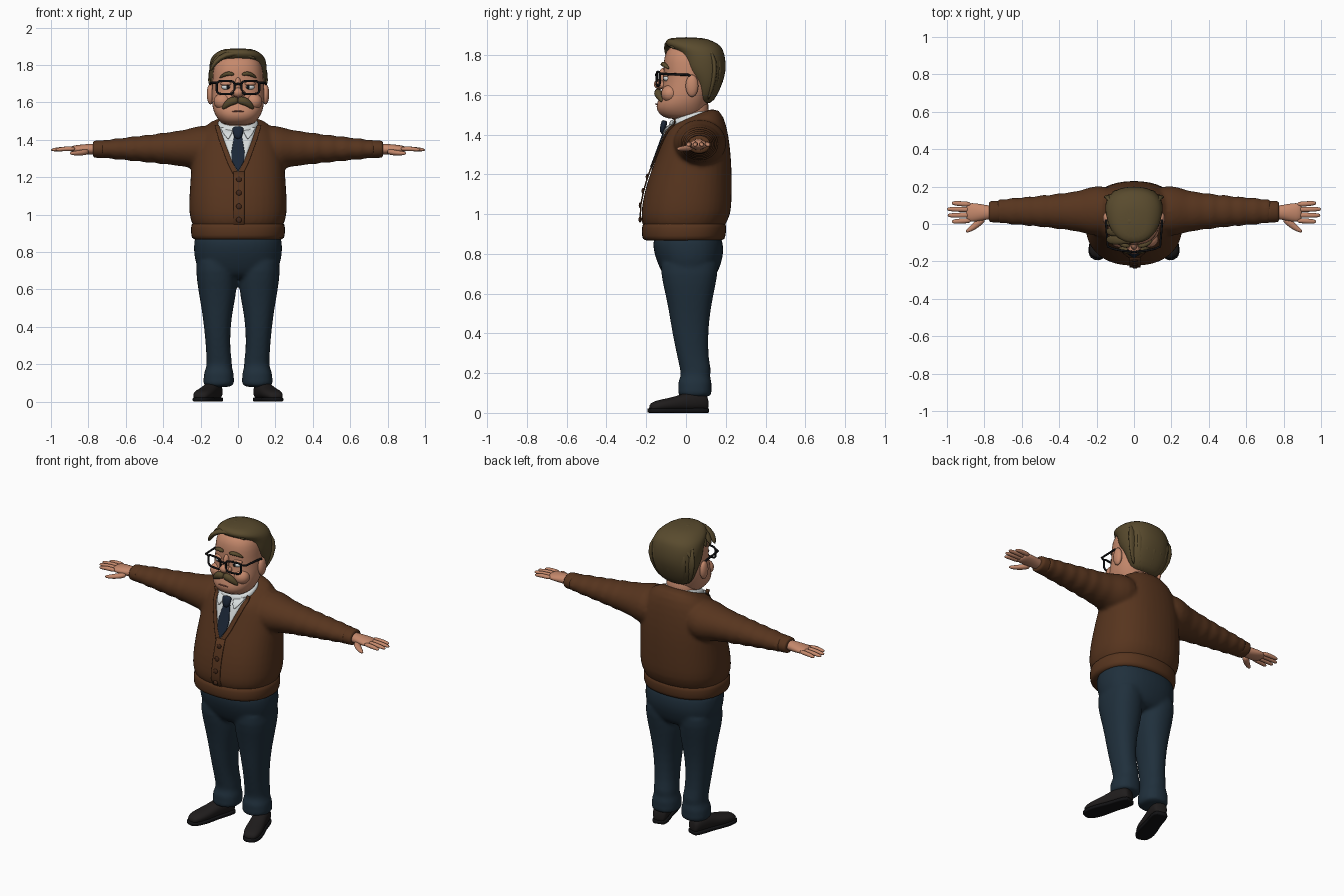
import bpy, bmesh, math
from mathutils import Vector, Matrix
from mathutils.bvhtree import BVHTree

cube = bpy.data.objects.get("Cube")
if cube:
    bpy.data.objects.remove(cube, do_unlink=True)


def material(name, *rgb):
    mat = bpy.data.materials.new(name)
    mat.use_nodes = True
    mat.diffuse_color = (*rgb, 1)
    mat.node_tree.nodes["Principled BSDF"].inputs["Base Color"].default_value = (*rgb, 1)
    return mat


WOOL = material("brown wool", .095, .035, .013)
SKIN = material("skin", .56, .25, .15)
LIP = material("lip", .3, .1, .07)
SHIRT = material("white shirt", .68, .72, .72)
DENIM = material("dark blue denim", .014, .029, .045)
TIE = material("navy tie", .011, .02, .038)
LEATHER = material("black leather", .014, .012, .012)
HAIR = material("olive brown hair", .1, .07, .027)
FRAME = material("black frame", .006, .006, .007)
BUTTON = material("dark brown button", .06, .022, .01)


def finish(name, bm, mat, mirror=False, subsurf=0, voxel=0, solid=0):
    """Turn a bmesh into a smooth object with the usual modifiers."""
    bmesh.ops.recalc_face_normals(bm, faces=bm.faces)
    mesh = bpy.data.meshes.new(name)
    bm.to_mesh(mesh)
    bm.free()
    mesh.materials.append(mat)
    mesh.shade_smooth()
    obj = bpy.data.objects.new(name, mesh)
    bpy.context.collection.objects.link(obj)
    if solid:
        mod = obj.modifiers.new("thickness", "SOLIDIFY")
        mod.thickness, mod.offset = solid, 0
    if mirror:
        obj.modifiers.new("mirror", "MIRROR").use_clip = False
        obj.modifiers["mirror"].use_mirror_merge = False
    if subsurf:
        mod = obj.modifiers.new("round", "SUBSURF")
        mod.levels = mod.render_levels = subsurf
    if voxel:
        mod = obj.modifiers.new("blend", "REMESH")
        mod.mode, mod.voxel_size, mod.use_smooth_shade = "VOXEL", voxel, True
        mod = obj.modifiers.new("soften", "SMOOTH")
        mod.factor, mod.iterations = .5, 4
    return obj


def loft(bm, rings, sides=20, power=2.3):
    """Skin a row of superellipse rings, each (centre, u axis, v axis)."""
    def bend(c):
        return math.copysign(abs(c) ** (2 / power), c)
    rows = []
    for c, u, v in rings:
        angles = [math.tau * i / sides for i in range(sides)]
        rows.append([bm.verts.new(c + u * bend(math.cos(a)) + v * bend(math.sin(a))) for a in angles])
    for a, b in zip(rows, rows[1:]):
        for i in range(sides):
            j = (i + 1) % sides
            bm.faces.new((a[i], a[j], b[j], b[i]))
    bm.faces.new(rows[0])
    bm.faces.new(rows[-1])


def level(z, front, back, half, tilt=0, x=0):
    """Horizontal ring, raised at the back by tilt."""
    return (Vector((x, (front + back) / 2, z)), Vector((half, 0, 0)), Vector((0, (back - front) / 2, tilt)))


def tube(bm, points, radii, ref=(0, 0, 1), sides=10):
    """Loft along a path; radii are (wide, thick) at each point."""
    pts = [Vector(p) for p in points]
    rings = []
    for i, p in enumerate(pts):
        t = (pts[min(i + 1, len(pts) - 1)] - pts[max(i - 1, 0)]).normalized()
        u = Vector(ref).cross(t).normalized()
        rings.append((p, u * radii[i][0], t.cross(u) * radii[i][1]))
    loft(bm, rings, sides, 2)


def stack(name, levels, mat, **options):
    bm = bmesh.new()
    loft(bm, [level(*row) for row in levels])
    return finish(name, bm, mat, subsurf=1, **options)


def ball(name, centre, size, mat, mirror=False):
    bm = bmesh.new()
    place = Matrix.Translation(centre) @ Matrix.Diagonal((*size, 1))
    bmesh.ops.create_uvsphere(bm, u_segments=20, v_segments=12, radius=1, matrix=place)
    return finish(name, bm, mat, mirror)


# Cardigan body and sleeves, blended into one knit
bm = bmesh.new()
loft(bm, [level(*row) for row in (
    (.9, -.2, .185, .235), (.96, -.222, .205, .25), (1, -.23, .23, .266), (1.1, -.215, .233, .264),
    (1.2, -.185, .233, .256), (1.3, -.145, .228, .25), (1.4, -.11, .215, .23),
    (1.46, -.095, .195, .19, .03), (1.5, -.08, .145, .135, .055))])
for side in (1, -1):
    path, radii = [(side * .1, .07, 1.36), (side * .2, .07, 1.355)], [(.13, .12), (.14, .125)]
    for i in range(17):
        k = i / 16
        x = .27 + .47 * k
        fold = .007 * math.sin(x * 80) * min(1, 3 * k)
        path.append((side * x, .068, 1.355 - .005 * k))
        radii.append((.118 - .055 * k ** .7 + fold, .103 - .056 * k ** .85 + fold))
    tube(bm, path, radii, sides=20)
cardigan = finish("cardigan", bm, WOOL, subsurf=1, voxel=.011)
stack("cardigan_hem", ((.865, -.2, .18, .235), (.87, -.222, .197, .25), (.91, -.226, .205, .256),
                       (.95, -.224, .205, .254), (.97, -.2, .19, .235)), WOOL)
bm = bmesh.new()
tube(bm, [(x, .066, 1.35) for x in (.7, .715, .75, .772, .776)],
     [(.05, .042), (.06, .05), (.058, .047), (.057, .046), (.048, .036)], sides=20)
finish("cuffs", bm, WOOL, mirror=True, subsurf=1)

# Flat pieces laid on the chest
bpy.context.view_layer.update()
chest = BVHTree.FromObject(cardigan, bpy.context.evaluated_depsgraph_get())


def chest_y(x, z):
    hit = chest.ray_cast(Vector((x, -1, z)), Vector((0, 1, 0)))[0]
    return min(hit.y, -.05) if hit else -.05


def patch(name, rows, lift, mat, mirror=False, columns=8):
    """Sheet over the chest from rows of (height, first x, last x)."""
    bm = bmesh.new()
    grid = []
    for (z0, a0, b0), (z1, a1, b1) in zip(rows, rows[1:]):
        for step in range(7):
            k = step / 6
            z, a, b = z0 + (z1 - z0) * k, a0 + (a1 - a0) * k, b0 + (b1 - b0) * k
            xs = [a + (b - a) * i / columns for i in range(columns + 1)]
            grid.append([bm.verts.new((x, chest_y(x, z) - lift, z)) for x in xs])
    for low, high in zip(grid, grid[1:]):
        for i in range(columns):
            bm.faces.new((low[i], low[i + 1], high[i + 1], high[i]))
    bmesh.ops.remove_doubles(bm, verts=bm.verts, dist=.0002)
    finish(name, bm, mat, mirror, solid=.006)


patch("shirt_front", ((1.23, -.002, .002), (1.28, -.032, .032), (1.4, -.078, .078), (1.465, -.1, .1)), .004, SHIRT)
patch("tie_blade", ((1.235, -.003, .003), (1.285, -.032, .032), (1.33, -.036, .036), (1.42, -.02, .02)), .011, TIE)
patch("neck_bands", ((1.22, -.002, .028), (1.28, .03, .058), (1.4, .076, .102), (1.48, .102, .125)), .007, WOOL, True)
patch("button_band", ((.87, -.024, .034), (1.23, -.024, .034)), .009, WOOL)
patch("collar_points", ((1.405, .05, .056), (1.43, .036, .075), (1.465, .022, .095)), .014, SHIRT, True)
for i in range(5):
    z = .9 + .072 * i
    ball(f"button_{i + 1}", (.005, chest_y(.005, z) - .012, z), (.015, .007, .015), BUTTON)
bm = bmesh.new()
tube(bm, [(0, -.105, 1.472), (0, -.112, 1.455), (0, -.122, 1.4)],
     [(.03, .014), (.034, .018), (.02, .014)], ref=(0, 1, 0))
finish("tie_knot", bm, TIE, subsurf=1)
stack("shirt_collar", ((1.43, -.095, .11, .1, .03), (1.45, -.095, .12, .112, .035),
                       (1.495, -.085, .115, .11, .03), (1.505, -.075, .1, .1, .03)), SHIRT)

# Trousers: seat and two legs blended together
bm = bmesh.new()
loft(bm, [level(*row) for row in (
    (.92, -.15, .17, .225), (.86, -.172, .188, .238), (.8, -.162, .192, .24),
    (.74, -.14, .175, .23), (.68, -.11, .15, .2), (.655, -.07, .1, .13))])
for side in (1, -1):
    loft(bm, [level(z, front, back, (b - a) / 2, 0, side * (a + b) / 2) for z, a, b, front, back in (
        (.8, .02, .22, -.13, .17), (.7, .004, .228, -.13, .162), (.6, .004, .214, -.105, .14),
        (.5, .025, .196, -.085, .122), (.4, .04, .182, -.07, .112), (.27, .042, .17, -.042, .113),
        (.215, .03, .17, -.03, .13), (.185, .034, .168, -.024, .118), (.15, .02, .186, -.046, .134),
        (.125, .022, .183, -.036, .125), (.1, .018, .19, -.046, .134), (.075, .03, .175, -.03, .12))])
finish("trousers", bm, DENIM, subsurf=1, voxel=.011)

# Shoes and soles, turned slightly outwards
heel, ahead = Vector((.115, .108, 0)), Vector((.3, -.95, 0)).normalized()
across, up = Vector((.95, .3, 0)).normalized(), Vector((0, 0, 1))
bm = bmesh.new()
loft(bm, [(heel + ahead * s + up * (.01 + h), across * w, up * h) for s, w, h in (
    (0, .03, .03), (.012, .043, .046), (.07, .048, .05), (.12, .046, .045), (.17, .05, .036),
    (.23, .054, .03), (.28, .045, .025), (.305, .026, .016))])
finish("shoes", bm, LEATHER, mirror=True, subsurf=1)
bm = bmesh.new()
loft(bm, [(heel + ahead * s + up * .012, across * w, up * .012) for s, w in (
    (-.004, .03), (.01, .045), (.07, .05), (.12, .046), (.18, .054), (.24, .057), (.29, .046), (.315, .022))], power=5)
finish("shoe_soles", bm, FRAME, mirror=True, subsurf=1)

# Hands
bm = bmesh.new()
tube(bm, [(x, .062, z) for x, z in ((.72, 1.35), (.78, 1.35), (.82, 1.35), (.87, 1.35), (.9, 1.35))],
     [(.035, .03), (.037, .03), (.046, .027), (.053, .022), (.045, .014)], sides=16)
for y, reach in ((.105, .975), (.077, 1), (.048, .997), (.019, .975)):
    tip = y + (y - .06) * .15
    tube(bm, [(.865, y, 1.352), (.93, (y + tip) / 2, 1.352), (reach - .012, tip, 1.347), (reach, tip, 1.346)],
         [(.015, .014), (.0145, .013), (.012, .01), (.006, .005)])
tube(bm, [(.8, .035, 1.338), (.84, -.002, 1.33), (.88, -.032, 1.328), (.9, -.042, 1.328)],
     [(.022, .018), (.02, .016), (.014, .012), (.006, .006)])
finish("hands", bm, SKIN, mirror=True, subsurf=1)

# Head and face
stack("neck", ((1.42, -.07, .11, .095), (1.5, -.07, .115, .095), (1.6, -.06, .12, .1)), SKIN)
stack("head", ((1.475, -.09, .06, .07), (1.5, -.138, .09, .102), (1.54, -.155, .105, .128),
               (1.58, -.138, .12, .14), (1.64, -.117, .14, .143), (1.7, -.114, .15, .138),
               (1.76, -.115, .15, .137), (1.82, -.105, .14, .125), (1.86, -.06, .1, .08)), SKIN)
ball("cheeks", (.08, -.08, 1.605), (.05, .045, .045), SKIN, True)
ball("ears", (.147, .03, 1.645), (.02, .032, .056), SKIN, True)
ball("nose_tip", (0, -.133, 1.653), (.03, .029, .026), SKIN)
ball("nostrils", (.024, -.122, 1.648), (.016, .02, .017), SKIN, True)
ball("nose_bridge", (0, -.114, 1.69), (.018, .024, .045), SKIN)
ball("eye_whites", (.06, -.094, 1.682), (.028, .02, .016), SHIRT, True)
ball("pupils", (.054, -.111, 1.682), (.01, .006, .011), FRAME, True)
ball("eyelids", (.06, -.093, 1.7), (.034, .023, .013), SKIN, True)
bm = bmesh.new()
tube(bm, [(-.036, -.143, 1.549), (0, -.156, 1.556), (.036, -.143, 1.549)], [(.004, .003), (.007, .004), (.004, .003)])
finish("mouth", bm, LIP, subsurf=1)
bm = bmesh.new()
tube(bm, [(.018, -.116, 1.748), (.05, -.116, 1.757), (.075, -.104, 1.748), (.1, -.085, 1.73)],
     [(.012, .009), (.014, .013), (.013, .011), (.005, .004)])
finish("eyebrows", bm, HAIR, mirror=True, subsurf=1)
bm = bmesh.new()
tube(bm, [(-.004, -.14, 1.612), (.03, -.143, 1.611), (.06, -.134, 1.592), (.085, -.118, 1.562)],
     [(.016, .02), (.022, .025), (.018, .021), (.006, .006)])
finish("moustache", bm, HAIR, mirror=True, subsurf=1)

# Glasses
curve = bpy.data.curves.new("glasses", "CURVE")
curve.dimensions, curve.bevel_depth, curve.bevel_resolution = "3D", .006, 2


def wire(points, closed=False):
    spline = curve.splines.new("POLY")
    spline.points.add(len(points) - 1)
    for slot, p in zip(spline.points, points):
        slot.co = (*p, 1)
    spline.use_cyclic_u = closed


for side in (1, -1):
    rim = []
    for i in range(28):
        c, s = math.cos(math.tau * i / 28), math.sin(math.tau * i / 28)
        x = .066 + math.copysign(.048 * abs(c) ** .5, c)
        rim.append((side * x, -.147 + 1.2 * x * x, 1.68 + math.copysign(.035 * abs(s) ** .5, s)))
    wire(rim, True)
    wire([(side * .112, -.133, 1.705), (side * .14, -.12, 1.705), (side * .15, .01, 1.7), (side * .148, .04, 1.685)])
wire([(-.02, -.147, 1.695), (0, -.151, 1.7), (.02, -.147, 1.695)])
curve.materials.append(FRAME)
bpy.context.collection.objects.link(bpy.data.objects.new("glasses", curve))

# Hair: a full cap with locks swept from a side parting and down the back
stack("hair_cap", ((1.55, .05, .125, .08), (1.6, .04, .16, .118), (1.66, .035, .185, .143),
                   (1.72, -.03, .203, .155), (1.78, -.035, .2, .157), (1.82, -.055, .19, .152),
                   (1.845, -.1, .178, .142), (1.87, -.108, .14, .115), (1.89, -.08, .08, .07)), HAIR)
bm = bmesh.new()
for i in range(6):
    y = -.08 + .044 * i
    z = 1.88 - 2.2 * y * y
    tube(bm, [(.1, y + .02, z - .035), (.02, y + .01, z), (-.07, y, z - .008), (-.125, y - .006, z - .05),
              (-.148, y, z - .1)], [(.012, .008), (.03, .016), (.032, .018), (.028, .015), (.01, .006)])
for i in range(-3, 4):
    x = .042 * i
    k = math.sqrt(1 - (x / .16) ** 2)
    tube(bm, [(x * .8, .06 + .07 * k, 1.85), (x * 1.1, .08 + .115 * k, 1.77), (x * 1.05, .08 + .1 * k, 1.67),
              (x * .75, .07 + .065 * k, 1.57)], [(.012, .008), (.03, .013), (.028, .014), (.008, .006)], ref=(0, 1, 0))
finish("hair_locks", bm, HAIR, subsurf=1)
